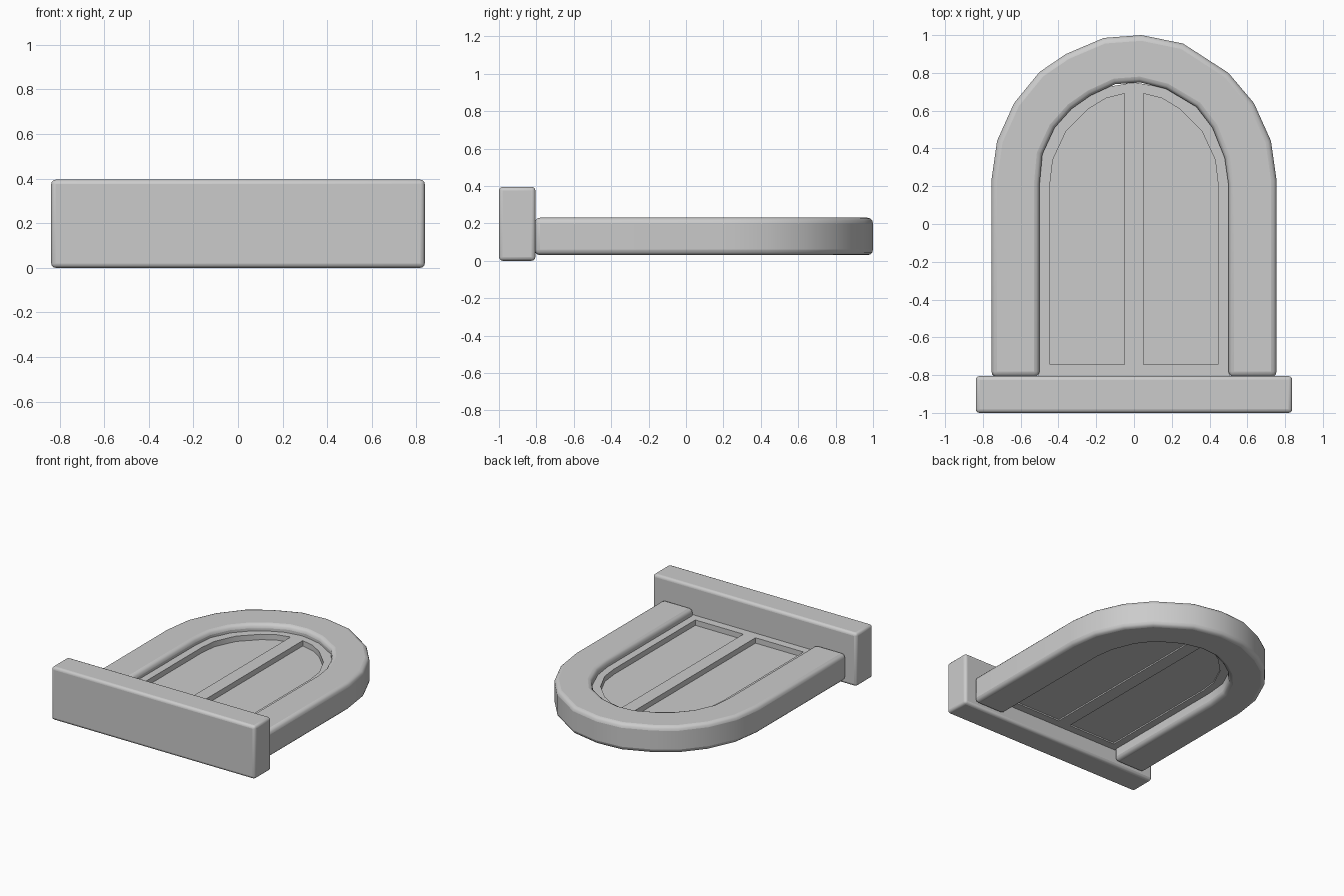
import bpy, bmesh, math

if "Cube" in bpy.data.objects:
    bpy.data.objects.remove(bpy.data.objects["Cube"])

def finish(name, bm, bevel=0, segments=3):
    bmesh.ops.recalc_face_normals(bm, faces=bm.faces[:])
    me = bpy.data.meshes.new(name)
    bm.to_mesh(me)
    bm.free()
    ob = bpy.data.objects.new(name, me)
    bpy.context.collection.objects.link(ob)
    if bevel:
        m = ob.modifiers.new("bevel", 'BEVEL')
        m.width, m.segments = bevel, segments
        m.limit_method, m.angle_limit = 'ANGLE', math.radians(50)
    bpy.ops.object.select_all(action='DESELECT')
    bpy.context.view_layer.objects.active = ob
    ob.select_set(True)
    bpy.ops.object.shade_smooth_by_angle(angle=math.radians(35))
    return ob

def loop(bm, pts, z):
    return [bm.verts.new((x, y, z)) for x, y in pts]

def bridge(bm, a, b, closed=True):
    for i in range(len(a) if closed else len(a) - 1):
        j = (i + 1) % len(a)
        bm.faces.new((a[i], a[j], b[j], b[i]))

# Sill block
bm = bmesh.new()
bmesh.ops.create_cube(bm, size=1)
for v in bm.verts:
    v.co.x *= 1.675
    v.co.y = v.co.y * 0.195 - 0.9025
    v.co.z = (v.co.z + 0.5) * 0.395
finish("sill", bm, 0.02)

# Hand-cut arch surround: matching outer and inner outlines
outer = [(0.755, -0.81), (0.755, 0.23), (0.725, 0.44), (0.635, 0.64), (0.5, 0.8),
         (0.26, 0.955), (0.04, 1.0), (-0.16, 0.985), (-0.36, 0.9), (-0.5, 0.805),
         (-0.635, 0.64), (-0.725, 0.44), (-0.755, 0.23), (-0.755, -0.81)]
inner = [(0.5, -0.81), (0.5, 0.21), (0.48, 0.35), (0.415, 0.51), (0.33, 0.62),
         (0.17, 0.715), (0.03, 0.75), (-0.1, 0.74), (-0.23, 0.68), (-0.33, 0.61),
         (-0.42, 0.51), (-0.485, 0.37), (-0.5, 0.21), (-0.5, -0.81)]
bm = bmesh.new()
ob_, ib = loop(bm, outer, 0.03), loop(bm, inner, 0.03)
ot, it = loop(bm, outer, 0.23), loop(bm, inner, 0.23)
for a, b in ((ob_, ib), (ot, it), (ob_, ot), (ib, it)):
    bridge(bm, a, b, closed=False)
for k in (0, -1):
    bm.faces.new((ob_[k], ib[k], it[k], ot[k]))
finish("arch_surround", bm, 0.03)

# Door leaf: raised border around a recessed panel, mirrored for the pair
border = [(0, -0.81), (0.505, -0.81), (0.505, 0.21), (0.485, 0.37), (0.42, 0.52),
          (0.33, 0.62), (0.17, 0.72), (0, 0.75)]
panel = [(0.05, -0.745), (0.445, -0.745), (0.445, 0.21), (0.43, 0.34), (0.36, 0.49),
         (0.24, 0.61), (0.15, 0.665), (0.05, 0.69)]
bm = bmesh.new()
rims = []
for z_face, z_panel in ((0.18, 0.14), (0.12, 0.13)):
    rim, edge, deep = loop(bm, border, z_face), loop(bm, panel, z_face), loop(bm, panel, z_panel)
    bridge(bm, rim, edge)
    bridge(bm, edge, deep)
    bm.faces.new(deep)
    rims.append(rim)
bridge(bm, *rims)
leaf = finish("door_leaves", bm)
mir = leaf.modifiers.new("mirror", 'MIRROR')
mir.use_mirror_merge = False
